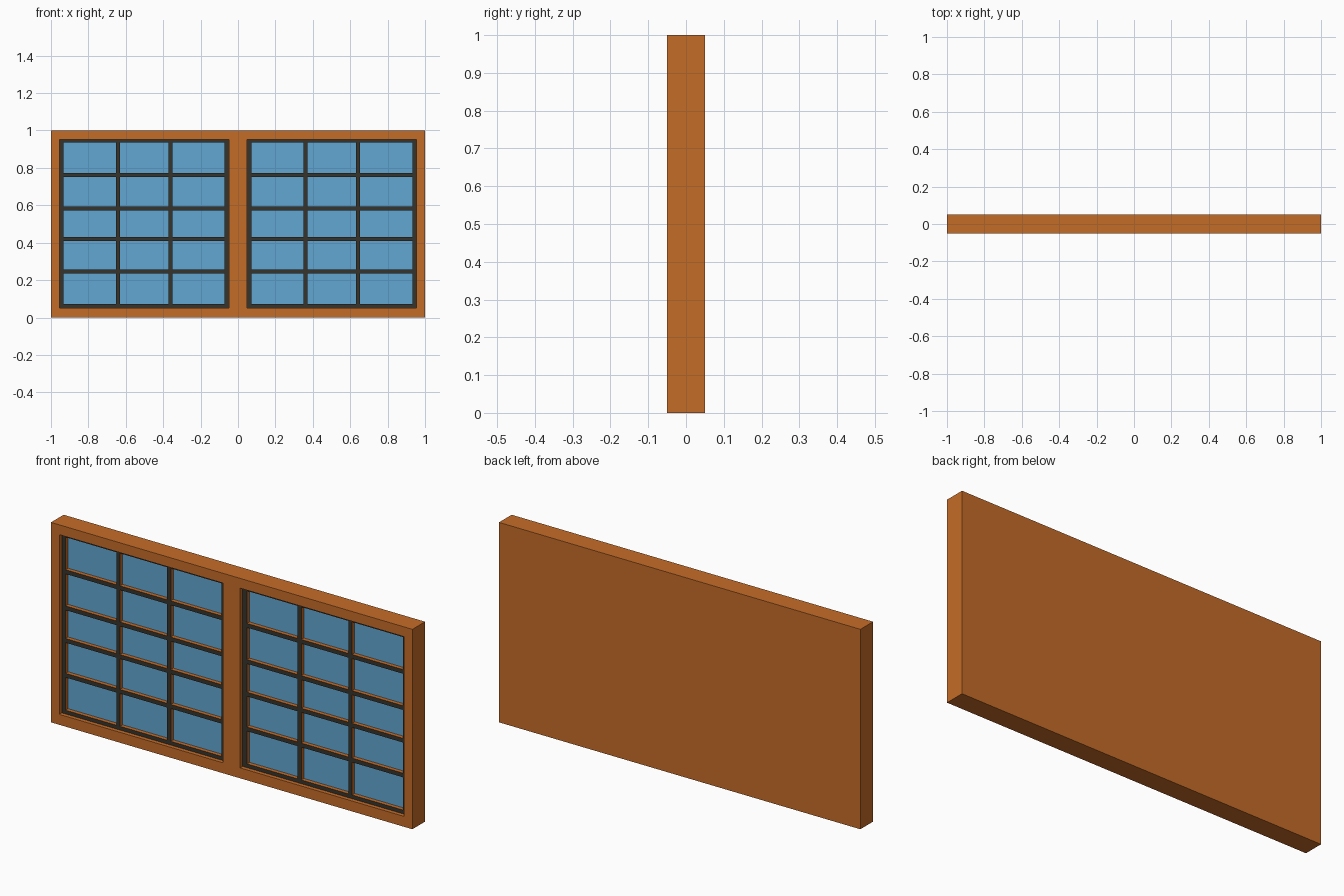
import bpy, bmesh

if "Cube" in bpy.data.objects:
    bpy.data.objects.remove(bpy.data.objects["Cube"])


def material(name, rgb):
    m = bpy.data.materials.new(name)
    m.diffuse_color = (*rgb, 1.0)
    m.use_nodes = True
    m.node_tree.nodes["Principled BSDF"].inputs["Base Color"].default_value = m.diffuse_color
    return m


WOOD, DARK, GLASS = 0, 1, 2
materials = [
    material("brown wood", (0.56, 0.150, 0.021)),
    material("dark sash", (0.038, 0.033, 0.025)),
    material("blue glass", (0.120, 0.385, 0.640)),
]

# Front plane of each layer, and the flat back
LAYER_Y = {WOOD: -0.05, DARK: -0.03, GLASS: -0.01}
BACK = 0.05
HALF_BAR = 0.0105


def bands(start, end, rims, bars):
    """Strips across one opening: rim, pane, bar, pane ... rim."""
    at = start + rims[0]
    out = [(start, at, DARK)]
    for c in bars:
        out += [(at, c - HALF_BAR, GLASS), (c - HALF_BAR, c + HALF_BAR, DARK)]
        at = c + HALF_BAR
    return out + [(at, end - rims[1], GLASS), (end - rims[1], end, DARK)]


# Columns: right half, mirrored to the left, around the centre post
right = bands(0.047, 0.954, (0.024, 0.021), (0.361, 0.642)) + [(0.954, 1.0, WOOD)]
left = [(-b, -a, k) for a, b, k in reversed(right)]
columns = left + [(-0.047, 0.047, WOOD)] + right
rows = ([(0.0, 0.052, WOOD)]
        + bands(0.052, 0.951, (0.019, 0.015), (0.245, 0.419, 0.582, 0.763))
        + [(0.951, 1.0, WOOD)])


def layer(i, j):
    """Which layer a cell belongs to; None outside the window."""
    if not (0 <= i < len(columns) and 0 <= j < len(rows)):
        return None
    kinds = (columns[i][2], rows[j][2])
    return WOOD if WOOD in kinds else DARK if DARK in kinds else GLASS


def depth(i, j):
    k = layer(i, j)
    return BACK if k is None else LAYER_Y[k]


bm = bmesh.new()


def quad(points, mat):
    f = bm.faces.new([bm.verts.new(p) for p in points])
    f.material_index = mat


# Stepped front: frame, recessed sash bars and deeper panes with wooden reveals
for i, (x0, x1, _) in enumerate(columns):
    for j, (z0, z1, _) in enumerate(rows):
        y = depth(i, j)
        quad([(x0, y, z0), (x1, y, z0), (x1, y, z1), (x0, y, z1)], layer(i, j))
        quad([(x1, BACK, z0), (x0, BACK, z0), (x0, BACK, z1), (x1, BACK, z1)], WOOD)
        for di, dj, p, q in ((1, 0, (x1, z0), (x1, z1)), (-1, 0, (x0, z1), (x0, z0)),
                             (0, 1, (x1, z1), (x0, z1)), (0, -1, (x0, z0), (x1, z0))):
            yn = depth(i + di, j + dj)
            if yn > y:
                quad([(p[0], y, p[1]), (p[0], yn, p[1]),
                      (q[0], yn, q[1]), (q[0], y, q[1])], WOOD)

bmesh.ops.remove_doubles(bm, verts=bm.verts, dist=1e-5)
bmesh.ops.recalc_face_normals(bm, faces=bm.faces)

mesh = bpy.data.meshes.new("double_window")
bm.to_mesh(mesh)
bm.free()
for m in materials:
    mesh.materials.append(m)
window = bpy.data.objects.new("double_window", mesh)
bpy.context.collection.objects.link(window)
